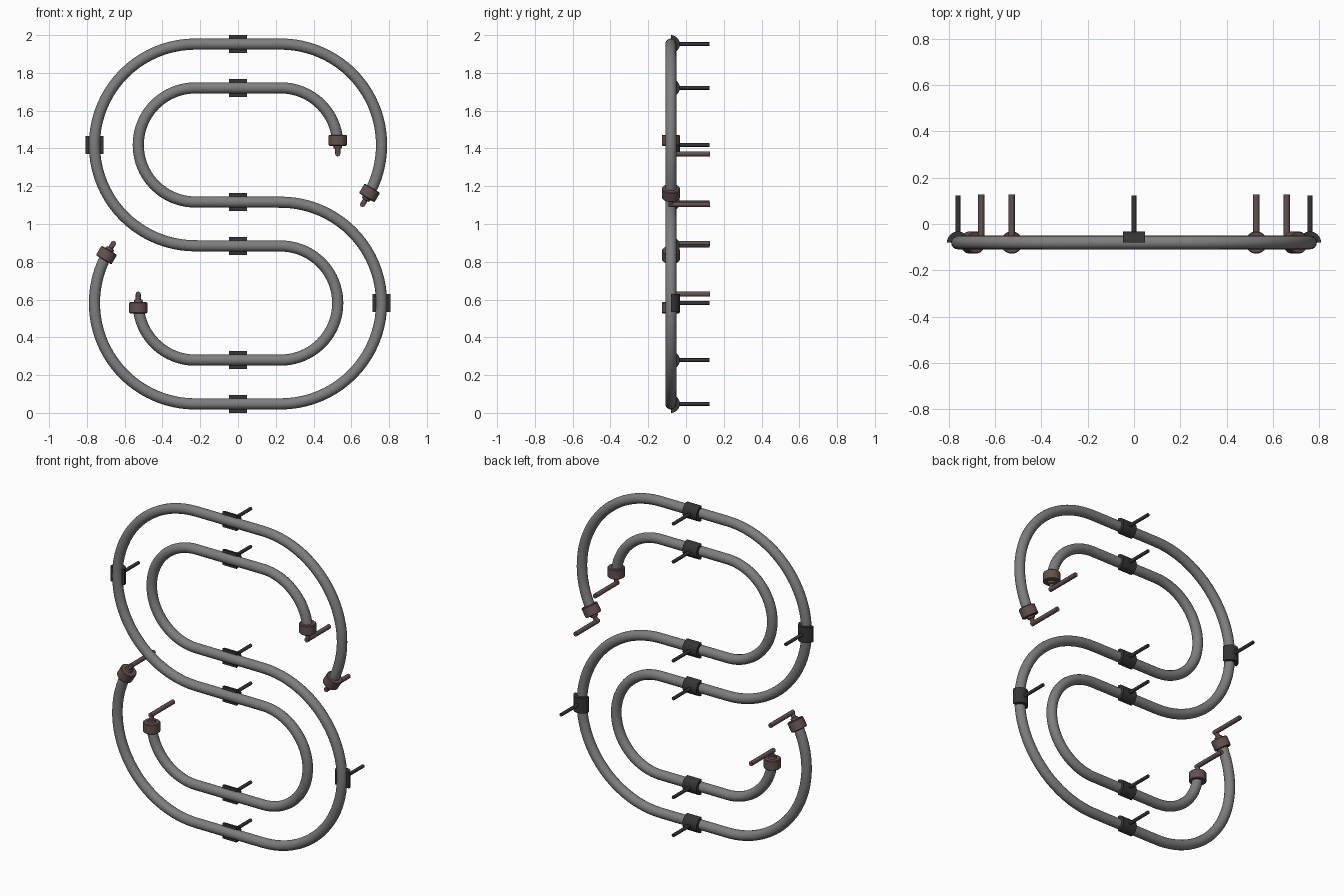
import bpy
import bmesh
from math import radians, sin, cos, pi
from mathutils import Vector

if "Cube" in bpy.data.objects:
    bpy.data.objects.remove(bpy.data.objects["Cube"])


def material(name, rgb):
    mat = bpy.data.materials.new(name)
    mat.use_nodes = True
    mat.diffuse_color = (*rgb, 1)
    mat.node_tree.nodes["Principled BSDF"].inputs["Base Color"].default_value = (*rgb, 1)
    return mat


GREY = material("tube grey", (0.21, 0.21, 0.21))
BROWN = material("fitting brown", (0.125, 0.083, 0.08))
BLACK = material("clamp black", (0.035, 0.035, 0.035))

DEPTH = -0.08           # y of the tube centre line
BACK = 0.128            # y of the pin ends
BEND_X, BEND_Z = 0.226, 0.4185
OUTER, INNER = 0.534, 0.302
TUBE_R, CLAMP_R = 0.0295, 0.0475
END_ANGLE = radians(-31)


def smooth(obj):
    bpy.ops.object.select_all(action="DESELECT")
    obj.select_set(True)
    bpy.context.view_layer.objects.active = obj
    bpy.ops.object.shade_smooth_by_angle(angle=radians(35))


def lathe(name, profile, origin, axis, mat, sweep=2 * pi, start=Vector((0, 1, 0)), steps=32):
    """Revolve (distance along axis, radius) pairs about an axis."""
    axis = Vector(axis).normalized()
    side = start.normalized()
    bm = bmesh.new()
    verts = [bm.verts.new(Vector(origin) + axis * t + side * r) for t, r in profile]
    edges = [bm.edges.new(pair) for pair in zip(verts, verts[1:])]
    bmesh.ops.spin(bm, geom=verts + edges, cent=origin, axis=axis, angle=sweep, steps=steps)
    bmesh.ops.remove_doubles(bm, verts=bm.verts, dist=1e-5)
    if sweep < 6:
        bmesh.ops.holes_fill(bm, edges=[e for e in bm.edges if e.is_boundary])
    bmesh.ops.recalc_face_normals(bm, faces=bm.faces)
    mesh = bpy.data.meshes.new(name)
    bm.to_mesh(mesh)
    bm.free()
    mesh.materials.append(mat)
    obj = bpy.data.objects.new(name, mesh)
    bpy.context.collection.objects.link(obj)
    smooth(obj)
    return obj


def rod(name, start, end, radius, mat):
    span = Vector(end) - Vector(start)
    side = span.orthogonal()
    return lathe(name, [(0, 0), (0, radius), (span.length, radius), (span.length, 0)],
                 start, span, mat, start=side, steps=16)


def arc(cx, cz, r, a, b, n=40):
    return [Vector((cx + r * cos(a + (b - a) * i / n), DEPTH, cz + r * sin(a + (b - a) * i / n)))
            for i in range(n + 1)]


def turned(p, s):
    """Half turn about the middle of the model when s is -1."""
    return Vector((p.x * s, p.y, 1 + (p.z - 1) * s))


def tube(name, points):
    curve = bpy.data.curves.new(name, "CURVE")
    curve.dimensions = "3D"
    curve.bevel_depth = TUBE_R
    curve.bevel_resolution = 6
    curve.use_fill_caps = True
    spline = curve.splines.new("POLY")
    spline.points.add(len(points) - 1)
    for sp, p in zip(spline.points, points):
        sp.co = (*p, 1)
    curve.materials.append(GREY)
    obj = bpy.data.objects.new(name, curve)
    bpy.context.collection.objects.link(obj)
    bpy.ops.object.select_all(action="DESELECT")
    obj.select_set(True)
    bpy.context.view_layer.objects.active = obj
    bpy.ops.object.convert(target="MESH")
    smooth(obj)


def end_fitting(name, end, direction):
    # Collar with a tapered neck, then a pin bent towards the back
    lathe(name + "_collar",
          [(-0.054, 0), (-0.054, 0.044), (-0.05, 0.048), (0.001, 0.048), (0.005, 0.044),
           (0.006, 0.024), (0.018, 0.021), (0.02, 0.0135), (0.047, 0.0135), (0.047, 0)],
          end, direction, BROWN)
    elbow = end + direction * 0.047
    rod(name + "_pin", elbow - Vector((0, 0.0135, 0)), (elbow.x, BACK, elbow.z), 0.0135, BROWN)


def clamp(name, centre, axis):
    # Half-round saddle behind the tube, with a mounting pin
    axis = Vector(axis)
    lathe(name + "_saddle",
          [(-CLAMP_R, TUBE_R - 0.002), (-CLAMP_R, CLAMP_R),
           (CLAMP_R, CLAMP_R), (CLAMP_R, TUBE_R - 0.002), (-CLAMP_R, TUBE_R - 0.002)],
          centre, axis, BLACK, sweep=pi, start=axis.cross(Vector((0, -1, 0))), steps=20)
    rod(name + "_pin", centre + Vector((0, 0.04, 0)), (centre.x, 0.124, centre.z), 0.01, BLACK)


# Centre line of one tube: hooked outer end, big bend, small bend, inner end
top, low = 2 - BEND_Z - 0.163, BEND_Z + 0.163
path = (arc(BEND_X, top, OUTER, END_ANGLE, pi / 2)
        + arc(-BEND_X, top, OUTER, pi / 2, 3 * pi / 2)
        + arc(BEND_X, low, INNER, pi / 2, -pi / 2)
        + arc(-BEND_X, low, INNER, -pi / 2, -pi))

for label, s in (("upper", 1), ("lower", -1)):
    points = [turned(p, s) for p in path]
    tube(label + "_tube", points)

    # Fittings at both ends, aligned with the bends
    outer_dir = Vector((sin(END_ANGLE), 0, -cos(END_ANGLE))) * s
    end_fitting(label + "_outer_end", points[0], outer_dir)
    end_fitting(label + "_inner_end", points[-1], Vector((0, 0, s)))

    # Clamps on the three straight runs and on the side of the big bend
    for run, z in (("top", top + OUTER), ("middle", top - OUTER), ("bottom", low - INNER)):
        clamp(f"{label}_{run}_clamp", turned(Vector((0, DEPTH, z)), s), (1, 0, 0))
    clamp(label + "_side_clamp", turned(Vector((-BEND_X - OUTER, DEPTH, top)), s), (0, 0, 1))
